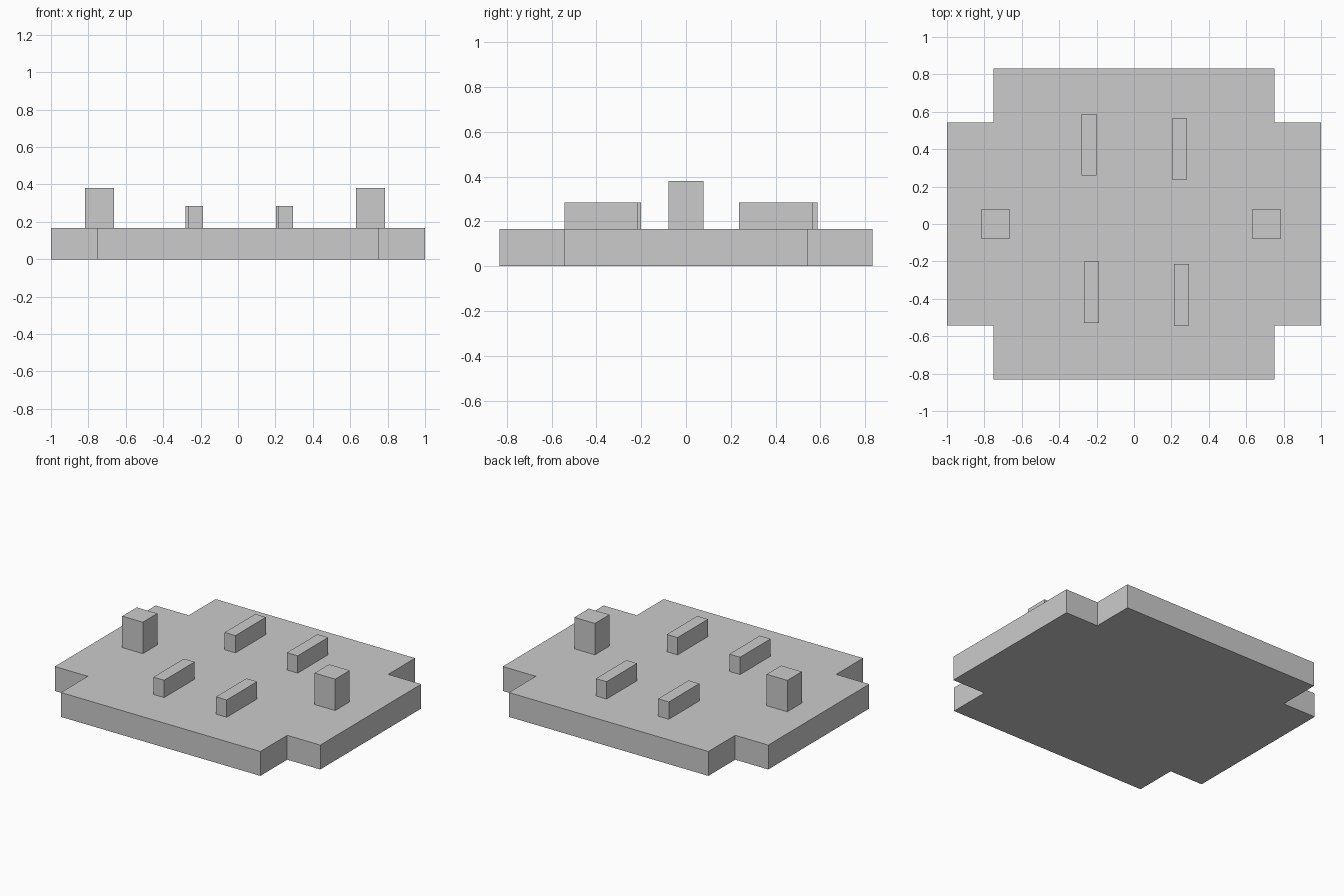
import bpy, bmesh

if "Cube" in bpy.data.objects:
    bpy.data.objects.remove(bpy.data.objects["Cube"])

BASE_TOP = 0.166


def prism(name, outline, z0, z1):
    """Extrude a counter-clockwise outline from z0 up to z1."""
    bm = bmesh.new()
    face = bm.faces.new([bm.verts.new((x, y, z0)) for x, y in outline])
    ext = bmesh.ops.extrude_face_region(bm, geom=[face], use_keep_orig=True)
    top = [v for v in ext["geom"] if isinstance(v, bmesh.types.BMVert)]
    bmesh.ops.translate(bm, verts=top, vec=(0, 0, z1 - z0))
    bmesh.ops.recalc_face_normals(bm, faces=bm.faces)
    mesh = bpy.data.meshes.new(name)
    bm.to_mesh(mesh)
    bm.free()
    obj = bpy.data.objects.new(name, mesh)
    bpy.context.collection.objects.link(obj)
    return obj


def block(name, cx, cy, w, d, top):
    """Upright box standing on the base plate."""
    x, y = w / 2, d / 2
    return prism(name, [(cx - x, cy - y), (cx + x, cy - y),
                        (cx + x, cy + y), (cx - x, cy + y)], BASE_TOP, top)


# Base plate: rectangle with four notched corners, one quadrant mirrored round
quadrant = [(1.0, 0.543), (0.751, 0.543), (0.751, 0.832)]
outline = (quadrant
           + [(-x, y) for x, y in reversed(quadrant)]
           + [(-x, -y) for x, y in quadrant]
           + [(x, -y) for x, y in reversed(quadrant)])
prism("base_plate", outline, 0, BASE_TOP)

# Tall square posts at either end
for name, x in (("left_post", -0.74), ("right_post", 0.709)):
    block(name, x, 0, 0.155, 0.156, 0.38)

# Low bars in the middle, slightly irregular in placement
for name, x, y in (("back_left_bar", -0.241, 0.423),
                   ("back_right_bar", 0.243, 0.401),
                   ("front_left_bar", -0.227, -0.364),
                   ("front_right_bar", 0.254, -0.378)):
    block(name, x, y, 0.081, 0.328, 0.284)
